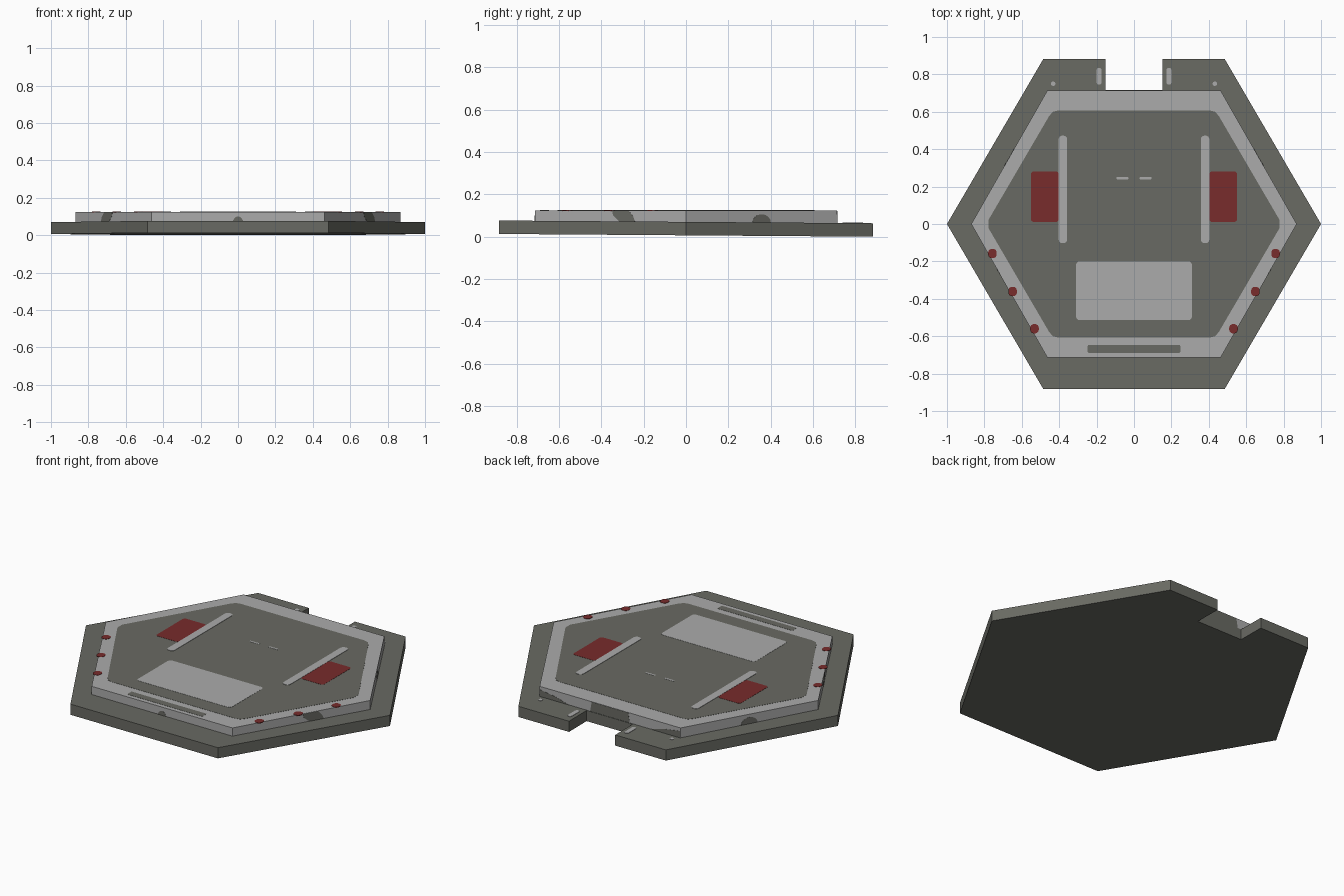
import bpy, bmesh, math
from mathutils import Matrix, Vector

if "Cube" in bpy.data.objects:
    bpy.data.objects.remove(bpy.data.objects["Cube"])


def material(name, rgb):
    m = bpy.data.materials.new(name)
    m.diffuse_color = (*rgb, 1)
    m.use_nodes = True
    m.node_tree.nodes["Principled BSDF"].inputs["Base Color"].default_value = m.diffuse_color
    return m


DARK = material("dark olive grey", (0.141, 0.144, 0.125))
LIGHT = material("light grey", (0.41, 0.41, 0.41))
RED = material("dull red", (0.188, 0.025, 0.025))


def prism(name, pts, z0, z1, mat, matrix=None, tilt=0.0):
    """Extrude a 2D outline from z0 to z1, with an optional slope along y."""
    bm = bmesh.new()
    low = [bm.verts.new((x, y, z0 - tilt * y)) for x, y in pts]
    high = [bm.verts.new((x, y, z1 - tilt * y)) for x, y in pts]
    bm.faces.new(low)
    bm.faces.new(high)
    for i in range(len(pts)):
        j = (i + 1) % len(pts)
        bm.faces.new((low[i], low[j], high[j], high[i]))
    bmesh.ops.recalc_face_normals(bm, faces=bm.faces[:])
    if matrix:
        bm.transform(matrix)
    me = bpy.data.meshes.new(name)
    bm.to_mesh(me)
    bm.free()
    me.materials.append(mat)
    ob = bpy.data.objects.new(name, me)
    bpy.context.collection.objects.link(ob)
    return ob


def rounded(cx, cy, w, h, r, n=4):
    pts = []
    for k, (sx, sy) in enumerate(((1, 1), (-1, 1), (-1, -1), (1, -1))):
        for i in range(n + 1):
            a = math.pi / 2 * (k + i / n)
            pts.append((cx + sx * (w / 2 - r) + r * math.cos(a),
                        cy + sy * (h / 2 - r) + r * math.sin(a)))
    return pts


def hexagon(rx, cx, cy):
    return [(rx, 0), (cx, cy), (-cx, cy), (-rx, 0), (-cx, -cy), (cx, -cy)]


# base slab with the notch in its back edge, sloping slightly to the back
hexa = hexagon(1.0, 0.485, 0.882)
base = hexa[:2] + [(0.152, 0.882), (0.152, 0.717), (-0.152, 0.717), (-0.152, 0.882)] + hexa[2:]
prism("base_slab", base, 0.0065, 0.070, DARK, tilt=0.0065 / 0.882)

# raised deck with a light rim and a dark floor
TOP = 0.124
deck = hexagon(0.87, 0.463, 0.714)
prism("raised_deck", deck, 0.06, TOP, LIGHT)
floor = []
for s, t in ((1, 1), (-1, 1), (-1, -1), (1, -1)):
    corner = [(0.778 * s, 0.022 * t), (0.455 * s, 0.575 * t), (0.435 * s, 0.6 * t), (0.405 * s, 0.607 * t)]
    floor += corner if s * t > 0 else corner[::-1]
prism("deck_floor", floor, TOP - 0.002, TOP + 0.001, DARK)


# painted details lying on the deck
def detail(name, outline, mat, top=TOP + 0.002):
    prism(name, outline, top - 0.004, top, mat)


detail("front_panel", rounded(0, -0.357, 0.62, 0.315, 0.02), LIGHT)
detail("front_bar", rounded(0, -0.668, 0.495, 0.042, 0.006), DARK, TOP + 0.001)
for s, side in ((-1, "left"), (1, "right")):
    detail(side + "_red_panel", rounded(s * 0.477, 0.146, 0.148, 0.27, 0.015), RED)
    detail(side + "_strip", rounded(s * 0.38, 0.185, 0.046, 0.575, 0.02), LIGHT, TOP + 0.003)
    detail(side + "_dash", rounded(s * 0.062, 0.245, 0.065, 0.012, 0.005), LIGHT)
    for i, (x, y) in enumerate(((0.757, -0.158), (0.649, -0.361), (0.532, -0.56))):
        detail(f"{side}_red_dot_{i}", rounded(s * x, y, 0.046, 0.05, 0.02), RED)
    # marks on the back of the base
    detail(side + "_back_mark", rounded(s * 0.187, 0.79, 0.026, 0.09, 0.012), LIGHT, 0.0665)
    detail(side + "_back_spot", rounded(s * 0.432, 0.75, 0.022, 0.022, 0.008), LIGHT, 0.0665)


# dark patches on the deck's side walls
def wall_patch(name, edge, outline):
    a, b = (Vector((*deck[i % 6], 0)) for i in (edge, edge + 1))
    x = (b - a).normalized()
    y = Vector((0, 0, 1))
    m = Matrix((x, y, x.cross(y))).transposed().to_4x4()
    m.translation = (a + b) / 2
    prism(name, outline, -0.002, 0.001, DARK, m)


def half_disc(u, w, h):
    return [(u + w / 2 * math.cos(math.pi * i / 8), 0.066 + h * math.sin(math.pi * i / 8)) for i in range(9)]


slant = [(0.05, 0.07), (0.134, 0.07), (0.125, 0.095), (0.10, 0.122), (0.01, 0.122), (0.015, 0.1)]
wall_patch("front_right_patch", 5, slant)
wall_patch("front_left_patch", 3, [(-u, z) for u, z in slant[::-1]])
wall_patch("front_patch", 4, half_disc(0, 0.056, 0.035))
wall_patch("back_right_patch", 0, half_disc(0, 0.10, 0.04))
wall_patch("back_left_patch", 2, half_disc(0, 0.10, 0.04))
wall_patch("back_middle_patch", 1, [(-0.13, 0.066), (0.13, 0.066), (0.12, 0.122), (-0.12, 0.122)])
for s, side in ((-1, "right"), (1, "left")):
    wall_patch(f"back_{side}_low_patch", 1,
               [(s * 0.26, 0.062), (s * 0.46, 0.062), (s * 0.46, 0.105), (s * 0.36, 0.09)])
